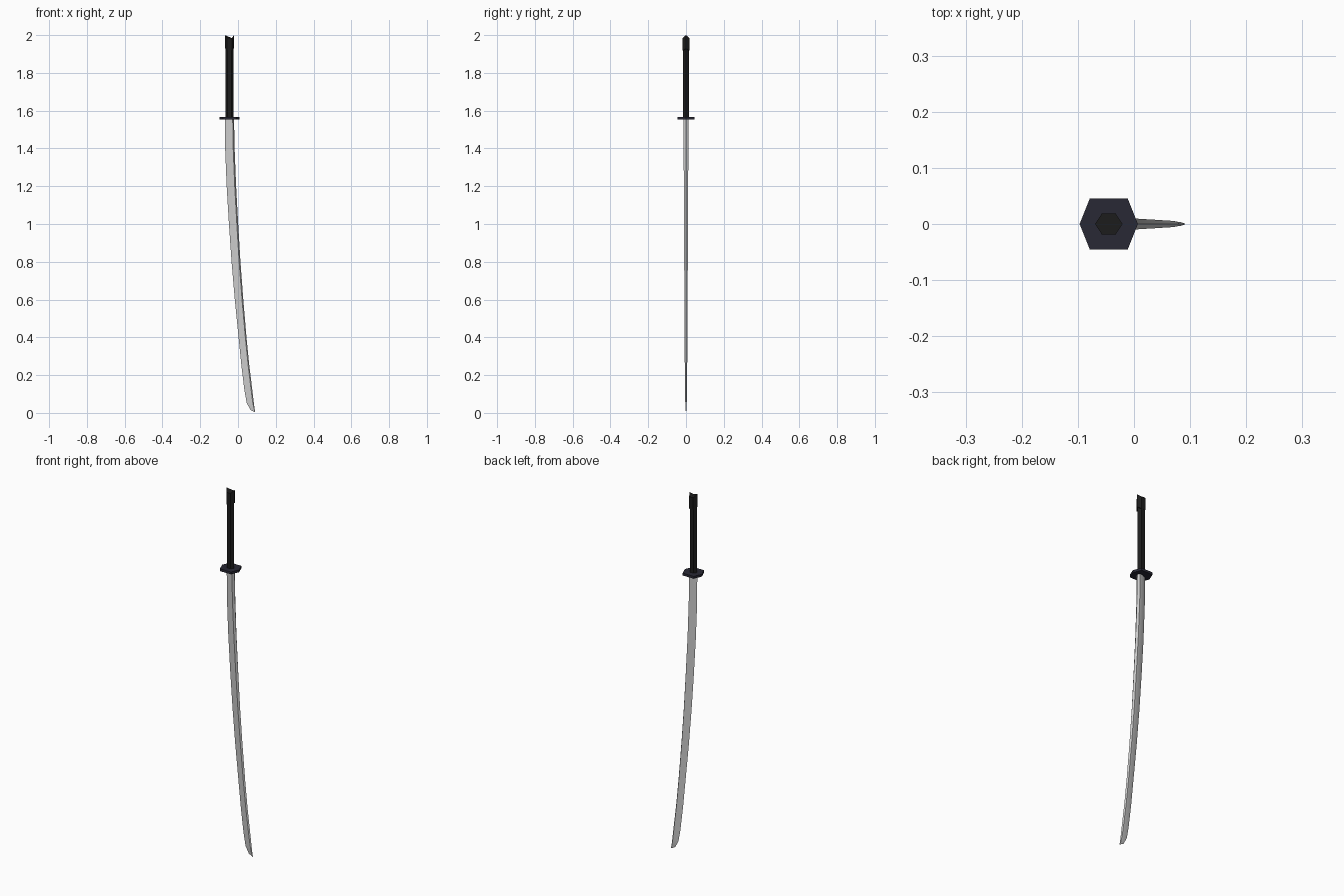
import bpy, bmesh

if "Cube" in bpy.data.objects:
    bpy.data.objects.remove(bpy.data.objects["Cube"])


def material(name, rgb):
    m = bpy.data.materials.new(name)
    m.diffuse_color = (*rgb, 1)
    m.use_nodes = True
    m.node_tree.nodes["Principled BSDF"].inputs["Base Color"].default_value = m.diffuse_color
    return m


def loft(name, rings, mat=None, smooth=False):
    """Skin a list of equal-length vertex rings and cap both ends."""
    bm = bmesh.new()
    loops = [[bm.verts.new(p) for p in ring] for ring in rings]
    n = len(loops[0])
    for a, b in zip(loops, loops[1:]):
        for i in range(n):
            j = (i + 1) % n
            bm.faces.new((a[i], a[j], b[j], b[i]))
    bm.faces.new(loops[0])
    bm.faces.new(loops[-1])
    bmesh.ops.recalc_face_normals(bm, faces=bm.faces)
    mesh = bpy.data.meshes.new(name)
    bm.to_mesh(mesh)
    bm.free()
    ob = bpy.data.objects.new(name, mesh)
    bpy.context.collection.objects.link(ob)
    if mat:
        mesh.materials.append(mat)
    if smooth:
        bpy.context.view_layer.objects.active = ob
        ob.select_set(True)
        bpy.ops.object.shade_smooth_by_angle(angle=0.5)
        ob.select_set(False)
    return ob


def hex_ring(z, rx, flat, ry, drop=0.0, cx=-0.045):
    """Hexagon pointing along x; drop lowers the side corners to form a ridge."""
    return [(cx + rx, 0, z), (cx + flat, ry, z - drop), (cx - flat, ry, z - drop),
            (cx - rx, 0, z), (cx - flat, -ry, z - drop), (cx + flat, -ry, z - drop)]


black = material("black_wrap", (0.012, 0.012, 0.012))
navy = material("dark_guard", (0.022, 0.022, 0.035))

# Grip
loft("grip", [hex_ring(1.56, 0.022, 0.011, 0.015),
              hex_ring(1.94, 0.022, 0.011, 0.015)], black)

# Pommel with a ridged top
top = hex_ring(2.0, 0.0245, 0.012, 0.019, 0.016)
pommel = loft("pommel", [hex_ring(1.93, 0.0245, 0.012, 0.019, 0.012), top], black)

# Hexagonal guard
loft("guard", [hex_ring(1.553, 0.052, 0.034, 0.045),
               hex_ring(1.566, 0.052, 0.034, 0.045)], navy)

# Curved blade: z, cutting edge x, spine x, half thickness
stations = [
    (1.56, -0.069, -0.021, 0.0135), (1.40, -0.068, -0.018, 0.0125),
    (1.20, -0.060, -0.010, 0.0115), (1.00, -0.048, 0.001, 0.0105),
    (0.80, -0.034, 0.013, 0.0095), (0.60, -0.017, 0.028, 0.0085),
    (0.40, 0.003, 0.045, 0.0075), (0.25, 0.018, 0.060, 0.0065),
    (0.12, 0.034, 0.076, 0.0055),
]
rings = []
for z, e, s, t in stations:
    w = s - e
    rings.append([(e, 0, z), (e + 0.5 * w, t * 0.85, z), (s - 0.15 * w, t, z),
                  (s, 0, z), (s - 0.15 * w, -t, z), (e + 0.5 * w, -t * 0.85, z)])

# Curved point: edge sweeps round to meet the spine
for (ex, ez), (sx, sz), t in [((0.046, 0.053), (0.083, 0.060), 0.004),
                              ((0.066, 0.016), (0.088, 0.022), 0.003),
                              ((0.090, 0.003), (0.0915, 0.004), 0.0005)]:
    def at(f, y):
        return (ex + (sx - ex) * f, y, ez + (sz - ez) * f)
    rings.append([at(0, 0), at(0.5, t * 0.85), at(0.85, t),
                  at(1, 0), at(0.85, -t), at(0.5, -t * 0.85)])
loft("blade", rings, smooth=True)
